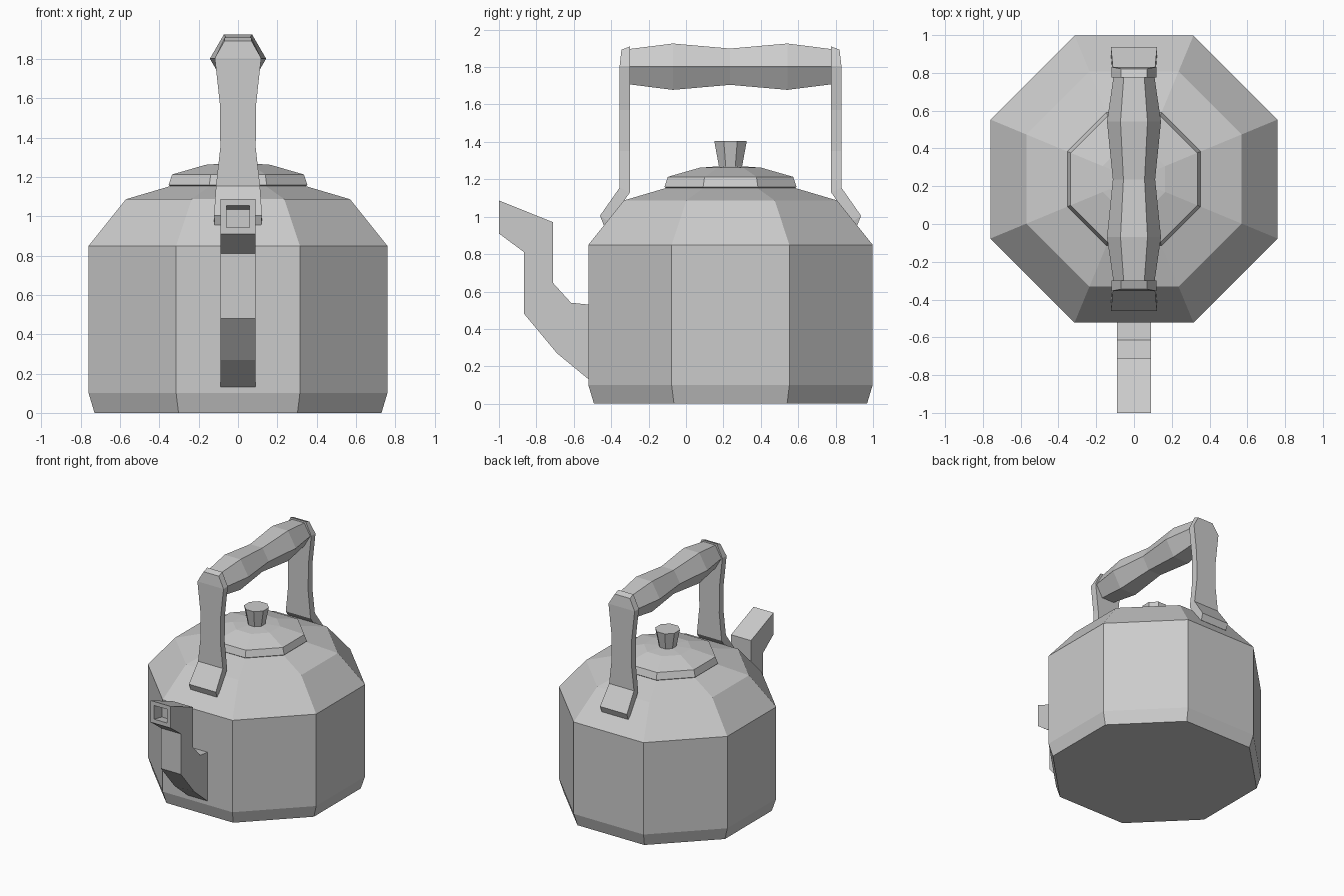
import bpy, bmesh, math
from mathutils import Vector

if "Cube" in bpy.data.objects:
    bpy.data.objects.remove(bpy.data.objects["Cube"])

CY = 0.238  # centre of the pot along y


def finish(name, bm):
    bmesh.ops.recalc_face_normals(bm, faces=bm.faces)
    me = bpy.data.meshes.new(name)
    bm.to_mesh(me)
    bm.free()
    ob = bpy.data.objects.new(name, me)
    bpy.context.collection.objects.link(ob)
    return ob


def loft(name, rings):
    """Skin equal-length rings of points and cap both ends."""
    bm = bmesh.new()
    vs = [[bm.verts.new(p) for p in r] for r in rings]
    n = len(vs[0])
    for a, b in zip(vs, vs[1:]):
        for i in range(n):
            j = (i + 1) % n
            bm.faces.new((a[i], a[j], b[j], b[i]))
    bm.faces.new(vs[0])
    bm.faces.new(vs[-1])
    return finish(name, bm)


def octagon(apothem, z):
    r = apothem / math.cos(math.pi / 8)
    return [(r * math.cos(a), CY + r * math.sin(a), z)
            for a in (math.pi / 8 + k * math.pi / 4 for k in range(8))]


def turned(name, profile):
    return loft(name, [octagon(r, z) for r, z in profile])


# Pot, lid and knob: eight-sided turned shapes
turned("kettle_body", [(0.73, 0), (0.76, 0.1), (0.76, 0.85), (0.57, 1.087), (0.33, 1.158)])
turned("lid", [(0.33, 1.14), (0.353, 1.16), (0.335, 1.213), (0.165, 1.262), (0.03, 1.272)])
turned("lid_knob", [(0.06, 1.25), (0.062, 1.27), (0.087, 1.405)])

# Grip: hexagonal bar swelling twice along its length
grip = [(-0.31, 0.108), (-0.07, 0.143), (0.236, 0.112), (0.542, 0.143), (0.782, 0.108)]
loft("handle_grip", [[(r * math.cos(k * math.pi / 3), y, 1.802 + r * math.sin(k * math.pi / 3))
                      for k in range(6)] for y, r in grip])

# Handle straps: (half width, outer y, inner y, z outer, z inner), mirrored to the back
strap = [(0.068, -0.345, -0.30, 1.893, 1.91),
         (0.118, -0.355, -0.30, 1.805, 1.805),
         (0.092, -0.355, -0.30, 1.57, 1.57),
         (0.09, -0.355, -0.30, 1.35, 1.35),
         (0.112, -0.355, -0.30, 1.155, 1.13),
         (0.122, -0.46, -0.41, 1.005, 0.97),
         (0.118, -0.44, -0.40, 0.955, 0.955)]
for name, flip in (("front_strap", False), ("back_strap", True)):
    fy = (lambda y: 2 * CY - y) if flip else (lambda y: y)
    loft(name, [[(-w, fy(yo), zo), (w, fy(yo), zo), (w, fy(yi), zi), (-w, fy(yi), zi)]
                for w, yo, yi, zo, zi in strap])

# Spout: flat-sided bent channel, extruded across x
side = [(-0.50, 0.13), (-0.52, 0.13), (-0.69, 0.27), (-0.865, 0.48), (-0.865, 0.81),
        (-1.0, 0.91), (-1.0, 1.087), (-0.71, 0.97), (-0.71, 0.645), (-0.615, 0.54),
        (-0.52, 0.53), (-0.50, 0.53)]
spout = loft("spout", [[(x, y, z) for y, z in side] for x in (-0.09, 0.09)])

# Recessed opening in the spout tip
bm = bmesh.new()
bm.from_mesh(spout.data)
tip = min(bm.faces, key=lambda f: f.calc_center_median().y)
bmesh.ops.inset_individual(bm, faces=[tip], thickness=0.046)
floor = bmesh.ops.extrude_discrete_faces(bm, faces=[tip])["faces"][0]
bmesh.ops.translate(bm, verts=floor.verts, vec=Vector((0, 0.1, -0.02)))
bm.to_mesh(spout.data)
bm.free()
